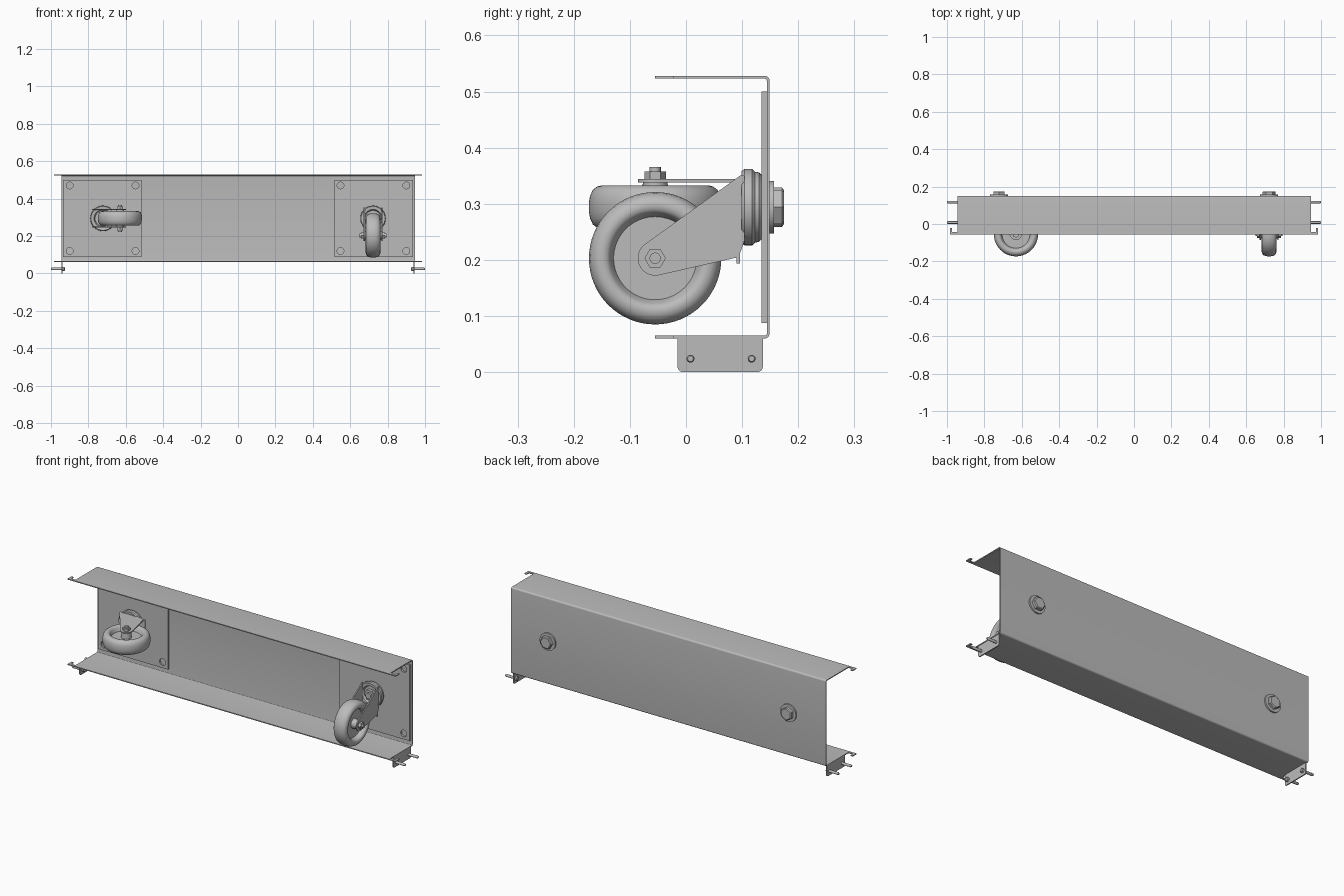
import bpy, bmesh, math
from mathutils import Matrix, Vector

if "Cube" in bpy.data.objects:
    bpy.data.objects.remove(bpy.data.objects["Cube"])

steel = bpy.data.materials.new("grey_steel")
steel.use_nodes = True
GREY = (0.5, 0.5, 0.5, 1)
steel.diffuse_color = GREY
steel.node_tree.nodes["Principled BSDF"].inputs["Base Color"].default_value = GREY
parts = []


def finish(name, bm, matrix=None):
    bmesh.ops.remove_doubles(bm, verts=bm.verts, dist=1e-5)
    bmesh.ops.recalc_face_normals(bm, faces=bm.faces)
    mesh = bpy.data.meshes.new(name)
    bm.to_mesh(mesh)
    bm.free()
    mesh.materials.append(steel)
    ob = bpy.data.objects.new(name, mesh)
    bpy.context.collection.objects.link(ob)
    if matrix:
        ob.matrix_world = matrix
    parts.append(ob)
    return ob


def place(axis, a, b, h):
    # a, b span the section plane; h runs along the axis
    return {"X": Vector((h, a, b)), "Y": Vector((a, h, b)), "Z": Vector((a, b, h))}[axis]


def prism(name, axis, outline, lo, hi, matrix=None):
    bm = bmesh.new()
    ends = [[bm.verts.new(place(axis, a, b, h)) for a, b in outline] for h in (lo, hi)]
    for ring in ends:
        bm.faces.new(ring)
    n = len(outline)
    for i in range(n):
        j = (i + 1) % n
        bm.faces.new((ends[0][i], ends[0][j], ends[1][j], ends[1][i]))
    return finish(name, bm, matrix)


def lathe(name, axis, profile, centre=(0, 0), sides=48, matrix=None):
    bm = bmesh.new()
    rings = []
    for r, h in profile:
        rings.append([bm.verts.new(place(axis, centre[0] + r * math.cos(math.tau * i / sides),
                                         centre[1] + r * math.sin(math.tau * i / sides), h))
                      for i in range(sides)])
    for p, q in zip(rings, rings[1:]):
        for i in range(sides):
            j = (i + 1) % sides
            bm.faces.new((p[i], p[j], q[j], q[i]))
    return finish(name, bm, matrix)


def disc(name, axis, r, lo, hi, centre=(0, 0), sides=32, matrix=None):
    return lathe(name, axis, [(0, lo), (r, lo), (r, hi), (0, hi)], centre, sides, matrix)


def arc(cx, cy, r, start, end, steps=6):
    return [(cx + r * math.cos(math.radians(start + (end - start) * i / steps)),
             cy + r * math.sin(math.radians(start + (end - start) * i / steps)))
            for i in range(steps + 1)]


def rect(a0, b0, a1, b1):
    return [(a0, b0), (a1, b0), (a1, b1), (a0, b1)]


# Folded channel body
BACK, FRONT, LOW, HIGH, T, BEND, END = 0.149, -0.055, 0.06, 0.528, 0.005, 0.009, 0.945
outer = ([(FRONT, LOW)] + arc(BACK - BEND, LOW + BEND, BEND, -90, 0)
         + arc(BACK - BEND, HIGH - BEND, BEND, 0, 90) + [(FRONT, HIGH)])
inner = ([(FRONT, HIGH - T)] + arc(BACK - BEND, HIGH - BEND, BEND - T, 90, 0)
         + arc(BACK - BEND, LOW + BEND, BEND - T, 0, -90) + [(FRONT, LOW + T)])
prism("channel_body", "X", outer + inner, -END, END)

for side, s in (("left", 1), ("right", -1)):
    # Hooked tabs on the flange corners
    for level, z in (("lower", LOW), ("upper", HIGH - T)):
        hook = [(0.94, FRONT), (0.985, FRONT), (0.985, -0.022), (0.972, -0.022),
                (0.972, -0.042), (0.94, -0.042)]
        prism(f"{side}_{level}_hook", "Z", [(s * x, y) for x, y in hook], z, z + T)

    # End bracket with two screws
    bracket = ([(-0.015, 0.062)] + arc(-0.005, 0.011, 0.01, 180, 270)
               + arc(0.127, 0.011, 0.01, 270, 360) + [(0.137, 0.062)])
    bracket = [(y, max(z - 0.001, 0)) for y, z in bracket]
    prism(f"{side}_end_bracket", "X", bracket, s * 0.937, s * 0.943)
    for i, y in enumerate((0.008, 0.117)):
        screw = [(0, 0.926), (0.008, 0.926), (0.011, 0.929), (0.011, 0.937),
                 (0.007, 0.937), (0.007, 0.996), (0.005, 1.0), (0, 1.0)]
        lathe(f"{side}_screw_{i}", "X", [(r, s * h) for r, h in screw], (y, 0.024), 20)

    # Mounting plate with four corner holes
    plate = prism(f"{side}_mounting_plate", "Y",
                  rect(s * 0.515, 0.088, s * 0.936, 0.5), 0.135, 0.1445)
    for x in (0.548, 0.9):
        for z in (0.12, 0.47):
            cutter = disc("hole_cutter", "Y", 0.018, 0.12, 0.16, (s * x, z))
            parts.remove(cutter)
            cutter.hide_render = True
            mod = plate.modifiers.new("hole", "BOOLEAN")
            mod.operation, mod.solver, mod.object = "DIFFERENCE", "EXACT", cutter
            bpy.context.view_layer.objects.active = plate
            bpy.ops.object.modifier_apply(modifier=mod.name)
            bpy.data.objects.remove(cutter)

    # Caster frame: origin on the swivel axis, wheel hanging towards -z
    m = Matrix.Translation((s * 0.722, 0, 0.294))
    if s < 0:
        m = m @ Matrix.Rotation(-math.pi / 2, 4, "Y")
    axle = (-0.055, -0.091)

    # Swivel bearing and king bolt
    lathe(f"{side}_swivel_bearing", "Y",
          [(0, 0.112), (0.042, 0.112), (0.048, 0.101), (0.064, 0.099), (0.068, 0.104),
           (0.068, 0.118), (0.063, 0.123), (0.062, 0.13), (0.056, 0.136), (0, 0.136)], matrix=m)
    disc(f"{side}_king_nut", "Y", 0.03, 0.094, 0.114, sides=6, matrix=m)
    disc(f"{side}_king_bolt", "Y", 0.016, 0.084, 0.15, matrix=m)
    disc(f"{side}_back_washer", "Y", 0.047, 0.147, 0.157, sides=48, matrix=m)
    lathe(f"{side}_back_bolt_head", "Y",
          [(0, 0.156), (0.035, 0.156), (0.035, 0.171), (0.03, 0.175), (0, 0.175)],
          sides=6, matrix=m)

    # Fork: two arms joined by a base strip
    arm = arc(*axle, 0.031, 125, 283, 16) + [(0.094, -0.089), (0.104, -0.06),
                                            (0.104, 0.058), (0.096, 0.056)]
    for e, name in ((1, "a"), (-1, "b")):
        prism(f"{side}_fork_arm_{name}", "X", arm, e * 0.044, e * 0.05, m)
        disc(f"{side}_axle_washer_{name}", "X", 0.022, e * 0.038, e * 0.044, axle, matrix=m)
        disc(f"{side}_axle_nut_{name}", "X", 0.019, e * 0.05, e * 0.064, axle, 6, m)
    prism(f"{side}_fork_base", "Y", rect(-0.05, -0.1, 0.05, -0.045), 0.09, 0.096, m)
    disc(f"{side}_axle", "X", 0.01, -0.072, 0.072, axle, matrix=m)

    # Wheel with recessed web and rounded tread
    half = [(0, 0.04), (0.023, 0.04), (0.026, 0.012), (0.074, 0.012), (0.081, 0.032),
            (0.086, 0.037), (0.094, 0.039), (0.103, 0.037), (0.111, 0.031),
            (0.116, 0.02), (0.118, 0.008)]
    lathe(f"{side}_wheel", "X", half + [(r, -h) for r, h in reversed(half)], axle, 64, m)

# Smooth round surfaces, keep folds and rims sharp
bpy.ops.object.select_all(action="DESELECT")
for ob in parts:
    ob.select_set(True)
bpy.context.view_layer.objects.active = parts[0]
bpy.ops.object.shade_smooth_by_angle(angle=math.radians(35))
